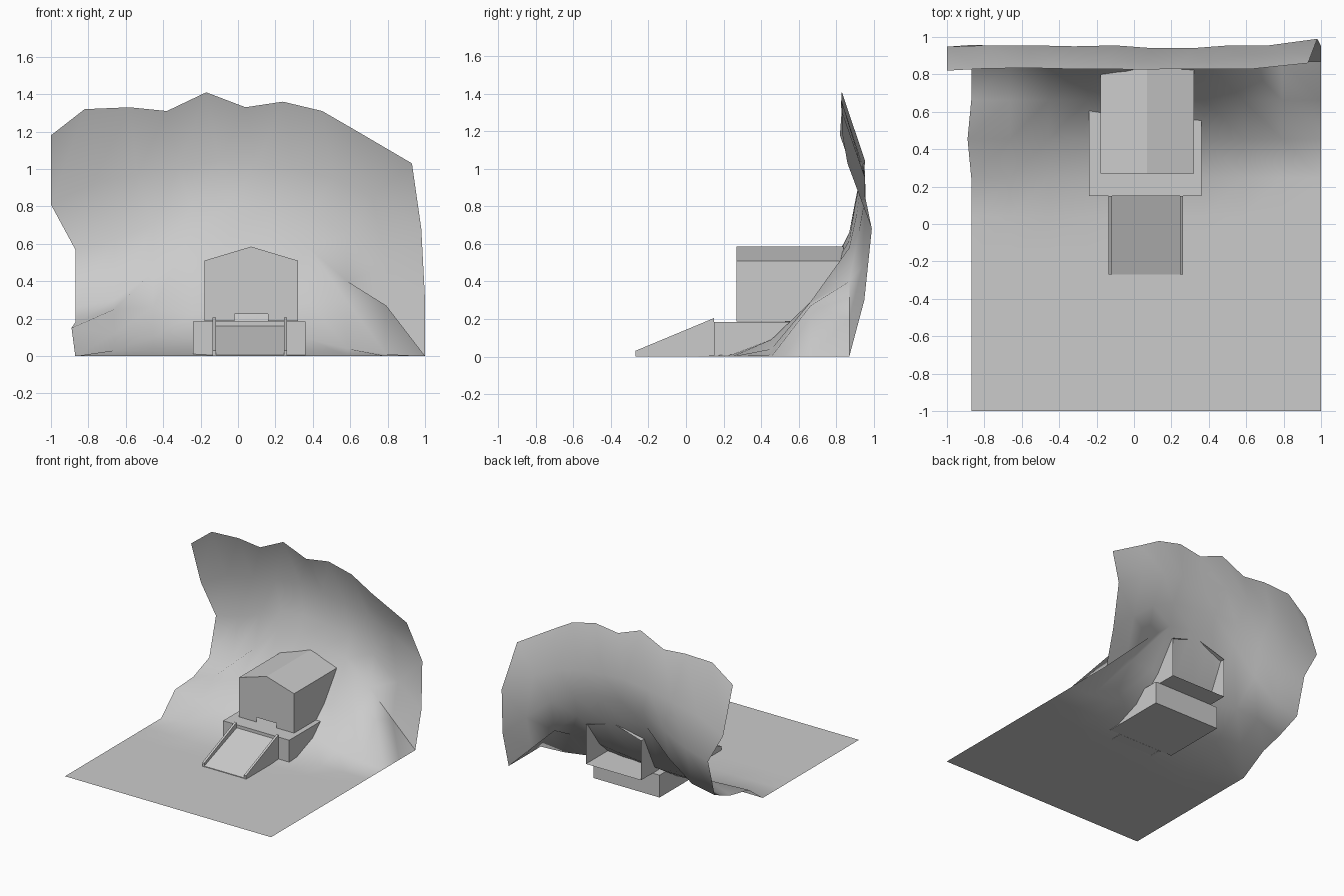
import bpy

if "Cube" in bpy.data.objects:
    bpy.data.objects.remove(bpy.data.objects["Cube"])


def make(name, verts, faces, angle=None):
    me = bpy.data.meshes.new(name)
    me.from_pydata(verts, [], faces)
    me.update()
    ob = bpy.data.objects.new(name, me)
    bpy.context.collection.objects.link(ob)
    if angle is not None:
        bpy.ops.object.select_all(action='DESELECT')
        ob.select_set(True)
        bpy.context.view_layer.objects.active = ob
        bpy.ops.object.shade_smooth_by_angle(angle=angle)
    return ob


def extrude_x(name, profile, x0, x1):
    """Closed prism from a (y, z) profile, extruded along x."""
    n = len(profile)
    verts = [(x, y, z) for x in (x0, x1) for y, z in profile]
    faces = [(i, n + i, n + (i + 1) % n, (i + 1) % n) for i in range(n)]
    faces += [tuple(range(n)), tuple(range(2 * n - 1, n - 1, -1))]
    return make(name, verts, faces)


# Ground sheet: regular grid, its rear rows pulled up into a curved rock wall
N, STEP = 10, 1.87 / 9
gx = [-0.87 + STEP * i for i in range(N)]
lift = {
    6: [0, .03, .03, .02, .01, .01, .01, 0, 0, 0],
    7: [.15, .12, .10, .09, .08, .08, .09, .04, .01, 0],
    8: [.18, .25, .26, .22, .24, .26, .29, .29, .27, 0],
    9: [.26, .30, .45, .66, .66, .62, .58, .40, .20, 0],
}
verts = []
for j in range(N):
    zs = lift.get(j, [0] * N)
    for i in range(N):
        x = -0.89 if (i, j) == (0, 7) else gx[i]
        verts.append((x, -1 + STEP * j, zs[i]))

# Wall rows above the ground: x, y and z per column
wall_rows = [
    (gx,
     [.957, .95, .93, .91, .90, .90, .91, .92, .94, .95],
     [.57, .62, .70, .80, .82, .80, .76, .66, .48, .30]),
    ([-1, -.78, -.54, -.32, -.10, .10, .31, .51, .72, .98],
     [.948, .955, .955, .95, .955, .94, .94, .955, .955, .99],
     [.81, .92, .97, 1.01, 1.04, 1.02, 1.0, .95, .85, .68]),
    ([-1, -.82, -.58, -.38, -.17, .04, .24, .45, .64, .93],
     [.82, .83, .835, .83, .83, .825, .83, .83, .83, .86],
     [1.18, 1.32, 1.33, 1.31, 1.41, 1.33, 1.36, 1.31, 1.20, 1.03]),
]
for row in wall_rows:
    verts += list(zip(*row))

faces = []
for j in range(N + 2):
    for i in range(N - 1):
        a, b = j * N + i, j * N + i + 1
        c, d = b + N, a + N
        if i >= 6 and 6 <= j < 9:
            faces += [(a, b, d), (b, c, d)]
        else:
            faces.append((a, b, c, d))
make("ground_and_rock_wall", verts, faces, 1.2)

# Stone base under the hut
extrude_x("hut_base", [(.15, .002), (.685, .002), (.685, .185), (.15, .185)], -.24, .36)

# Gabled hut: open back, small low opening in the front
outline = [(-.18, .187), (-.02, .187), (-.02, .225), (.16, .225), (.16, .187),
           (.32, .187), (.32, .51), (.07, .585), (-.18, .51)]
front = [(x, .27, z) for x, z in outline]
back = [(x, .84, z) for x, z in (outline[0], outline[5], outline[6], outline[7], outline[8])]
make("hut", front + back, [
    tuple(range(9)),
    (0, 9, 10, 5),      # floor
    (5, 10, 11, 6),     # right wall
    (6, 11, 12, 7),     # right roof
    (7, 12, 13, 8),     # left roof
    (8, 13, 9, 0),      # left wall
])

# Ramp with a raised side rail on each edge
extrude_x("ramp", [(-.27, .001), (.15, .001), (.15, .16), (-.27, .006)], -.12, .25)
for side, x in (("left", -.135), ("right", .245)):
    extrude_x("ramp_rail_" + side,
              [(-.27, 0), (.15, 0), (.15, .205), (-.27, .03)], x, x + .018)
